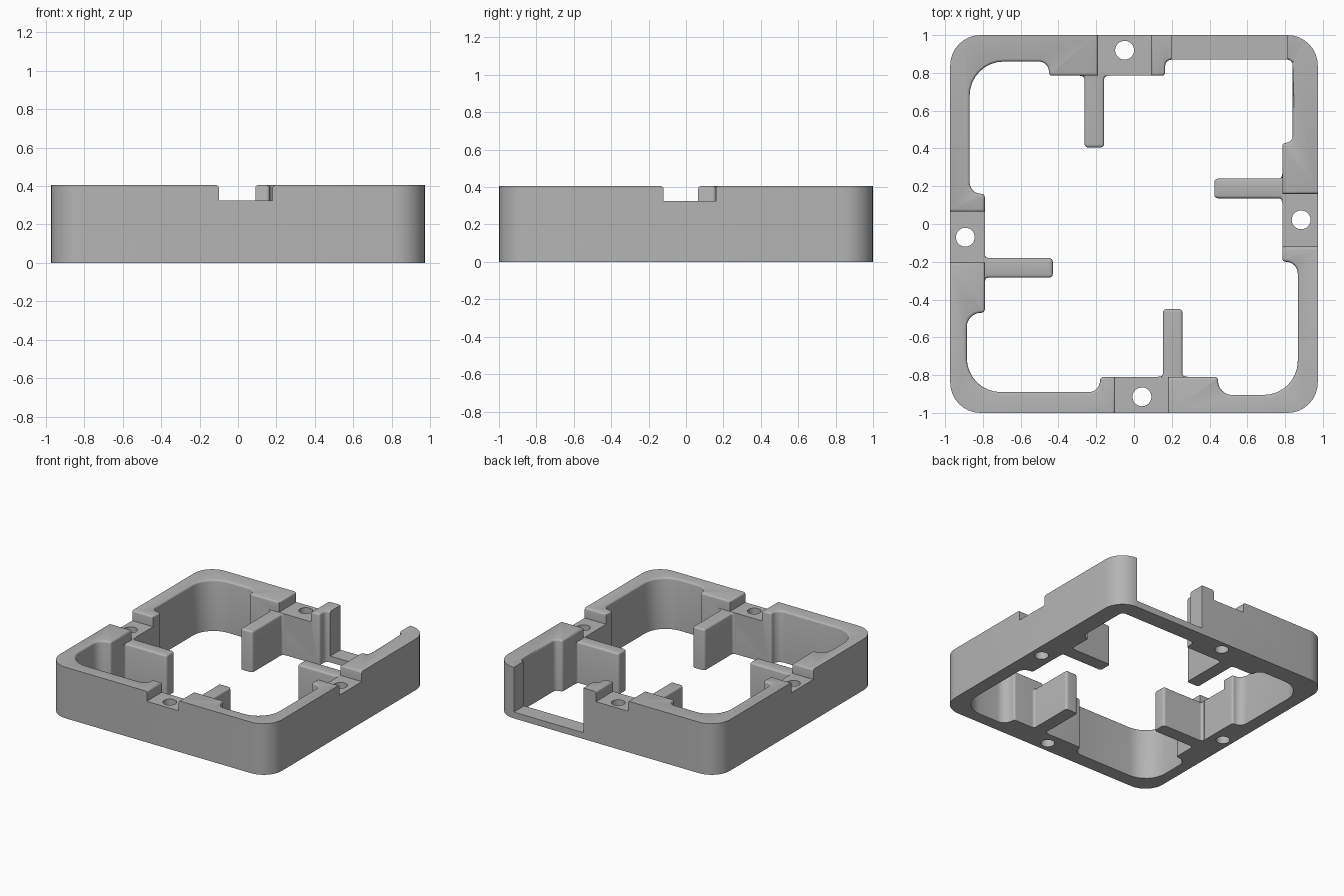
import bpy, bmesh, math
from mathutils import Vector

if "Cube" in bpy.data.objects:
    bpy.data.objects.remove(bpy.data.objects["Cube"])

H, FLOOR, RAIL = 0.405, 0.325, 0.05      # full height, notch floor, low back rail
mat = bpy.data.materials.new("plain grey")
mat.diffuse_color = (0.46, 0.46, 0.46, 1)
mat.use_nodes = True
mat.node_tree.nodes["Principled BSDF"].inputs["Base Color"].default_value = mat.diffuse_color


def rounded(points, n=8):
    """Turn (x, y, radius) right-angle corners into a filleted outline."""
    out = []
    for i, (x, y, r) in enumerate(points):
        p = Vector((x, y))
        if r == 0:
            out.append(p)
            continue
        a = (Vector(points[i - 1][:2]) - p).normalized()
        b = (Vector(points[(i + 1) % len(points)][:2]) - p).normalized()
        c = p + r * (a + b)
        for k in range(n + 1):
            t = math.pi / 2 * k / n
            out.append(c - r * (math.cos(t) * b + math.sin(t) * a))
    return out


def prism(name, outline, z0, z1):
    bm = bmesh.new()
    face = bm.faces.new([bm.verts.new((p[0], p[1], z0)) for p in outline])
    top = bmesh.ops.extrude_face_region(bm, geom=[face])["geom"]
    for v in top:
        if isinstance(v, bmesh.types.BMVert):
            v.co.z = z1
    bmesh.ops.recalc_face_normals(bm, faces=bm.faces[:])
    me = bpy.data.meshes.new(name)
    bm.to_mesh(me)
    bm.free()
    me.materials.append(mat)
    ob = bpy.data.objects.new(name, me)
    bpy.context.collection.objects.link(ob)
    return ob


def box(x0, x1, y0, y1, z0):
    return prism("cutter", [(x0, y0), (x1, y0), (x1, y1), (x0, y1)], z0, 0.6)


def activate(ob):
    bpy.ops.object.select_all(action='DESELECT')
    ob.select_set(True)
    bpy.context.view_layer.objects.active = ob


def cut(ob, cutter):
    m = ob.modifiers.new("cut", 'BOOLEAN')
    m.operation, m.solver, m.object = 'DIFFERENCE', 'EXACT', cutter
    activate(ob)
    bpy.ops.object.modifier_apply(modifier=m.name)
    bpy.data.objects.remove(cutter)


def round_edges(ob, wanted, size):
    """Round the top edges between a flat top and a wall, where wanted."""
    bm = bmesh.new()
    bm.from_mesh(ob.data)
    bmesh.ops.remove_doubles(bm, verts=bm.verts[:], dist=1e-5)
    bm.normal_update()
    edges = []
    for e in bm.edges:
        if len(e.link_faces) != 2:
            continue
        top, wall = sorted(e.link_faces, key=lambda f: -f.normal.z)
        mid = (e.verts[0].co + e.verts[1].co) / 2
        if top.normal.z > 0.9 and abs(wall.normal.z) < 0.1 and wanted(mid, wall.normal):
            edges.append(e)
    bmesh.ops.bevel(bm, geom=edges, offset=size, segments=3, profile=0.5,
                    affect='EDGES', clamp_overlap=False)
    bm.to_mesh(ob.data)
    bm.free()
    activate(ob)
    bpy.ops.object.shade_smooth_by_angle(angle=math.radians(35))


# Frame: rounded outer block minus the stepped inner opening
X = 0.973
frame = prism("frame", rounded([(-X, -1, .16), (X, -1, .16), (X, 1, .16), (-X, 1, .16)]), 0, H)
P = 0.018
inner = [(-.87, .86, .18), (-.45, .86, .055), (-.45, .785, P),        # back left
         (.165, .785, P), (.165, .87, .035),                          # back
         (.84, .87, .03), (.84, .43, .035), (.785, .43, P),           # back right
         (.785, -.2, P), (.867, -.2, .063),                           # right
         (.867, -.905, .18), (.445, -.905, .075), (.445, -.81, P),    # front right
         (-.18, -.81, P), (-.18, -.89, .06),                          # front
         (-.885, -.89, .18), (-.885, -.47, .075), (-.79, -.47, P),    # front left
         (-.79, .16, P), (-.87, .16, .06)]                            # left
cut(frame, prism("cutter", rounded(inner), -.1, .6))

# Notches across each wall, and the large opening in the back wall
cut(frame, box(-.19, .09, .7, 1.1, FLOOR))
cut(frame, box(-.10, .18, -1.1, -.7, FLOOR))
cut(frame, box(.7, 1.1, -.12, .16, FLOOR))
cut(frame, box(-1.1, -.7, -.205, .065, FLOOR))
cut(frame, box(.2, .81, .8, 1.1, RAIL))

# Screw holes through the notch floors
for hx, hy in ((-.05, .92), (.885, .022), (.042, -.915), (-.893, -.07)):
    ring = [(hx + .05 * math.cos(k * math.pi / 16), hy + .05 * math.sin(k * math.pi / 16))
            for k in range(32)]
    cut(frame, prism("cutter", ring, -.1, .6))


def inner_rim(mid, normal):
    outside = abs(normal.x * mid.x + normal.y * mid.y) > 0 and \
        normal.x * mid.x + normal.y * mid.y > 0.5
    opening = mid.y > .8 and mid.x > .19 and abs(normal.x) > .9
    return mid.z > .4 and not outside and not opening


round_edges(frame, inner_rim, 0.014)

# Four fins pointing inwards, with filleted roots and rounded tips
W = 0.052
for name, x, y, length, angle in (("back_fin", -.21, .785, .38, -90),
                                  ("right_fin", .785, .188, .36, 180),
                                  ("front_fin", .205, -.81, .36, 90),
                                  ("left_fin", -.79, -.232, .36, 0)):
    half = [(-.004, -W - .025, 0), (.002, -W - .025, 0), (.002, -W, .018), (length, -W, .02)]
    outline = half + [(u, -v, r) for u, v, r in reversed(half)]
    fin = prism(name, rounded(outline), 0, FLOOR - .001)
    round_edges(fin, lambda mid, normal: mid.x > .003, 0.014)
    fin.location = (x, y, 0)
    fin.rotation_euler.z = math.radians(angle)
